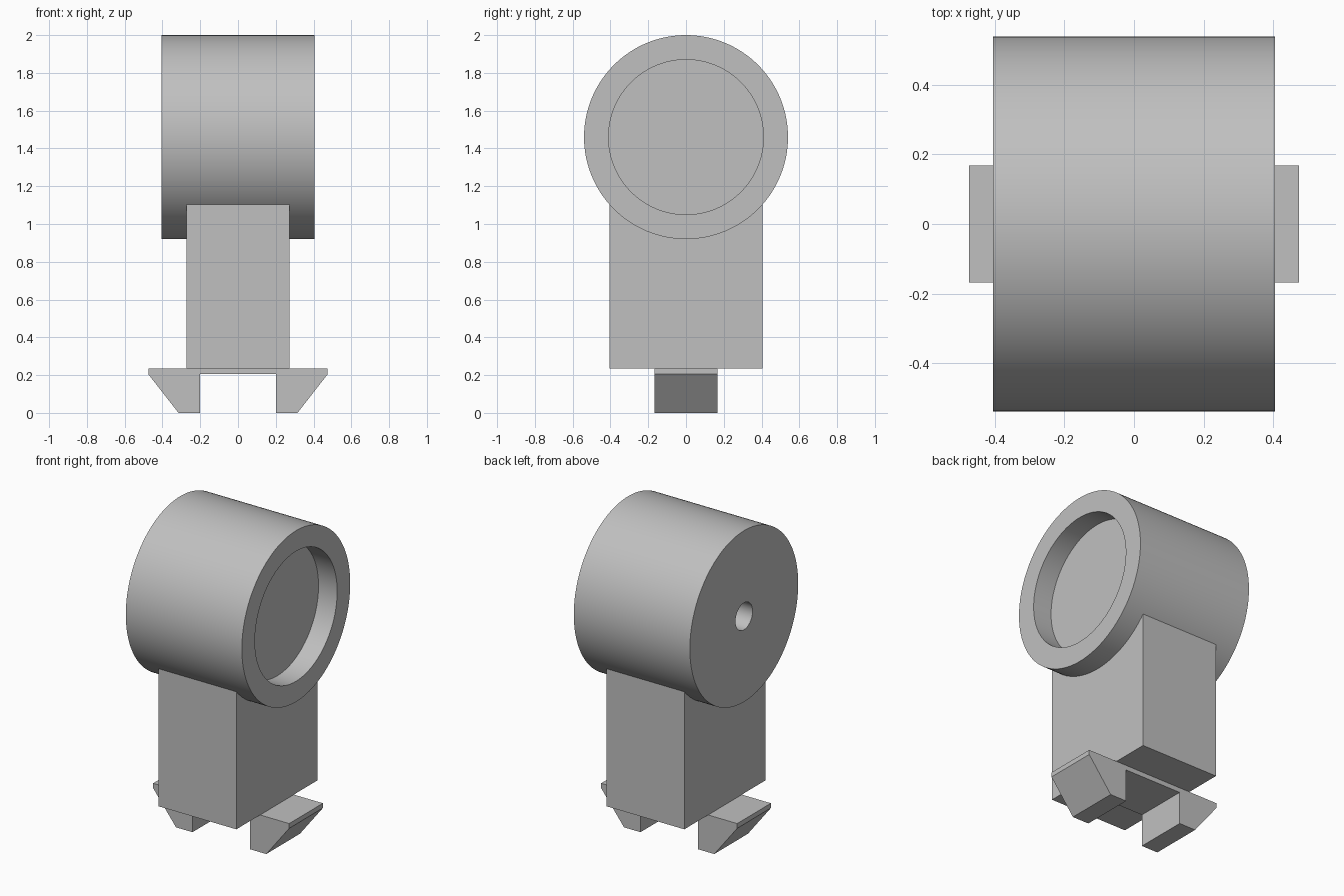
import bpy
import bmesh
import math
from mathutils import Vector

default = bpy.data.objects.get("Cube")
if default:
    bpy.data.objects.remove(default, do_unlink=True)

# Single plain grey for the whole model
GREY = (0.527, 0.527, 0.527, 1)
grey = bpy.data.materials.new("light_grey")
grey.use_nodes = True
grey.diffuse_color = GREY
grey.node_tree.nodes["Principled BSDF"].inputs["Base Color"].default_value = GREY


def finish(name, bm):
    bmesh.ops.recalc_face_normals(bm, faces=bm.faces)
    mesh = bpy.data.meshes.new(name)
    bm.to_mesh(mesh)
    bm.free()
    mesh.materials.append(grey)
    obj = bpy.data.objects.new(name, mesh)
    bpy.context.collection.objects.link(obj)
    return obj


def prism(name, profile, half_depth):
    """Extrude an x-z profile along y, centred on y = 0."""
    bm = bmesh.new()
    face = bm.faces.new([bm.verts.new((x, -half_depth, z)) for x, z in profile])
    ext = bmesh.ops.extrude_face_region(bm, geom=[face])
    verts = [v for v in ext["geom"] if isinstance(v, bmesh.types.BMVert)]
    bmesh.ops.translate(bm, verts=verts, vec=(0, 2 * half_depth, 0))
    return finish(name, bm)


def lathe_x(name, profile, centre_z, steps=128):
    """Turn an (x, radius) profile around an axis parallel to x."""
    bm = bmesh.new()
    verts = [bm.verts.new((x, 0, centre_z + r)) for x, r in profile]
    edges = [bm.edges.new(pair) for pair in zip(verts, verts[1:])]
    bmesh.ops.spin(bm, geom=verts + edges, cent=(0, 0, centre_z), axis=(1, 0, 0),
                   angle=math.tau, steps=steps)
    bmesh.ops.remove_doubles(bm, verts=bm.verts, dist=0.0001)
    obj = finish(name, bm)
    bpy.ops.object.select_all(action="DESELECT")
    obj.select_set(True)
    bpy.context.view_layer.objects.active = obj
    bpy.ops.object.shade_smooth_by_angle(angle=math.radians(30))
    return obj


# Barrel: blind pin hole on the -x end, wide shallow recess on the +x end
R, HALF = 0.54, 0.405
lathe_x("barrel", [(-0.05, 0), (-0.05, 0.085), (-HALF, 0.085), (-HALF, R),
                   (HALF, R), (HALF, 0.41), (0.275, 0.41), (0.275, 0)], R + 0.92)

# Rectangular post running up into the barrel
prism("post", [(-0.272, 0.235), (0.272, 0.235), (0.272, 1.25), (-0.272, 1.25)], 0.405)

# Clip foot: thin crossbar with a tapered hook at each end
right_half = [(0.2, 0.205), (0.2, 0), (0.315, 0), (0.475, 0.205), (0.475, 0.235)]
left_half = [(-x, z) for x, z in reversed(right_half)]
prism("clip_foot", right_half + left_half, 0.168)
